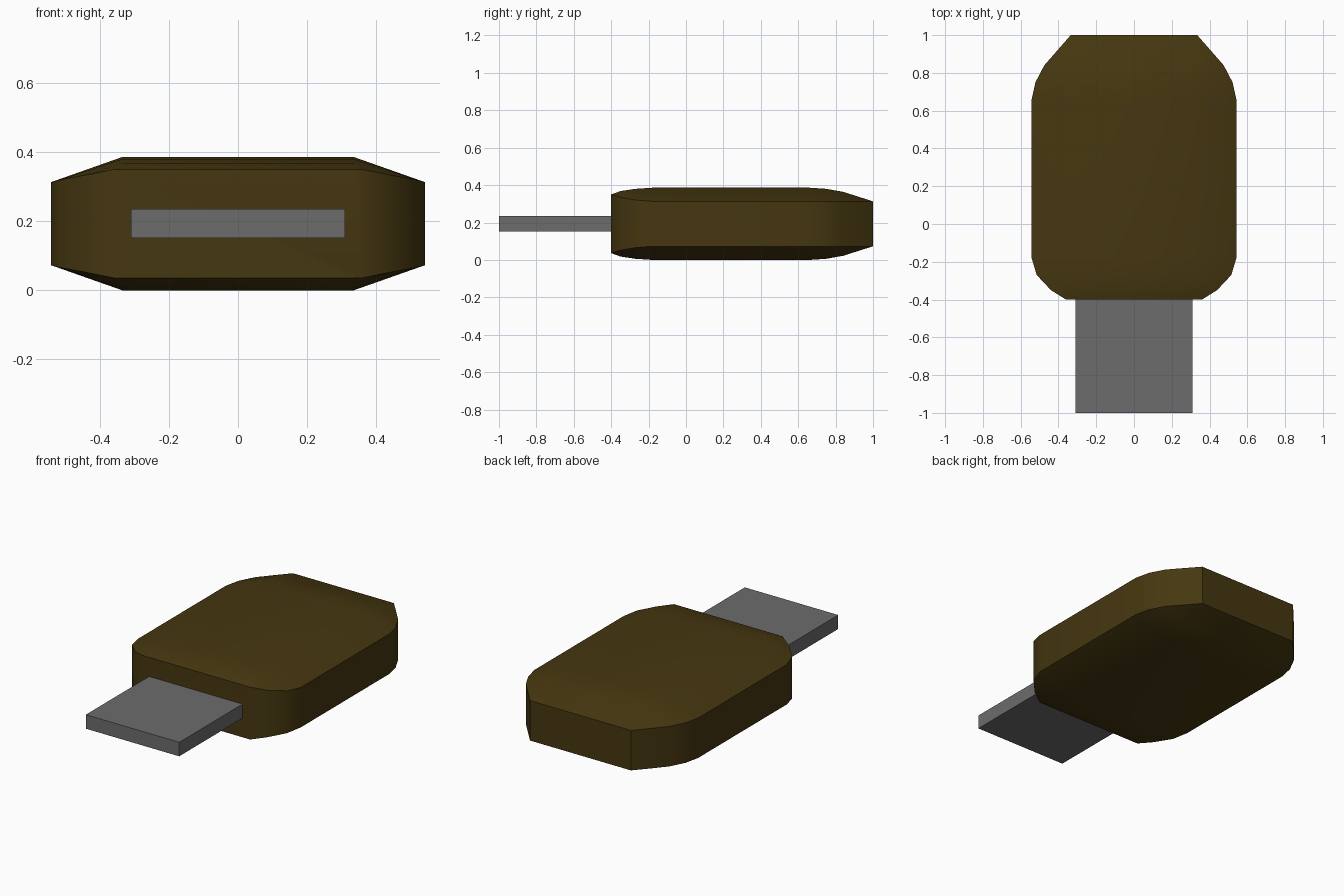
import bpy
import bmesh
import math

if "Cube" in bpy.data.objects:
    bpy.data.objects.remove(bpy.data.objects["Cube"])


def material(name, rgb):
    m = bpy.data.materials.new(name)
    m.diffuse_color = (*rgb, 1.0)
    m.use_nodes = True
    m.node_tree.nodes["Principled BSDF"].inputs["Base Color"].default_value = m.diffuse_color
    return m


olive = material("dark olive brown", (0.060, 0.038, 0.005))
grey = material("mid grey", (0.150, 0.150, 0.150))


def finish(bm, name, mat, angle=None):
    bmesh.ops.remove_doubles(bm, verts=bm.verts, dist=1e-4)
    bmesh.ops.recalc_face_normals(bm, faces=bm.faces)
    mesh = bpy.data.meshes.new(name)
    bm.to_mesh(mesh)
    bm.free()
    mesh.materials.append(mat)
    ob = bpy.data.objects.new(name, mesh)
    bpy.context.collection.objects.link(ob)
    if angle:
        bpy.ops.object.select_all(action='DESELECT')
        ob.select_set(True)
        bpy.context.view_layer.objects.active = ob
        bpy.ops.object.shade_smooth_by_angle(angle=math.radians(angle))
    return ob


# Casing: cross-sections along y as (y, half width, crown height, rim height)
MID, FLAT = 0.193, 0.335
stations = [
    (-0.40, 0.360, 0.350, 0.350),
    (-0.35, 0.440, 0.368, 0.334),
    (-0.27, 0.515, 0.380, 0.320),
    (-0.18, 0.542, 0.386, 0.313),
    (0.66, 0.542, 0.386, 0.313),
    (0.75, 0.522, 0.380, 0.313),
    (0.84, 0.475, 0.364, 0.313),
    (1.00, 0.335, 0.313, 0.313),
]
bm = bmesh.new()
rings = []
for y, w, crown, rim in stations:
    half = [(w, rim), (FLAT, crown), (-FLAT, crown), (-w, rim)]
    ring = half + [(x, 2 * MID - z) for x, z in reversed(half)]
    rings.append([bm.verts.new((x, y, z)) for x, z in ring])
for a, b in zip(rings, rings[1:]):
    for i in range(8):
        j = (i + 1) % 8
        bm.faces.new((a[i], a[j], b[j], b[i]))
bm.faces.new(rings[0])
bm.faces.new(rings[-1])
finish(bm, "casing", olive, 40)

# Flat plug blade at the front
bm = bmesh.new()
bmesh.ops.create_cube(bm, size=1)
bmesh.ops.scale(bm, vec=(0.62, 0.62, 0.084), verts=bm.verts)
bmesh.ops.translate(bm, vec=(0, -0.69, MID), verts=bm.verts)
finish(bm, "plug_blade", grey)
